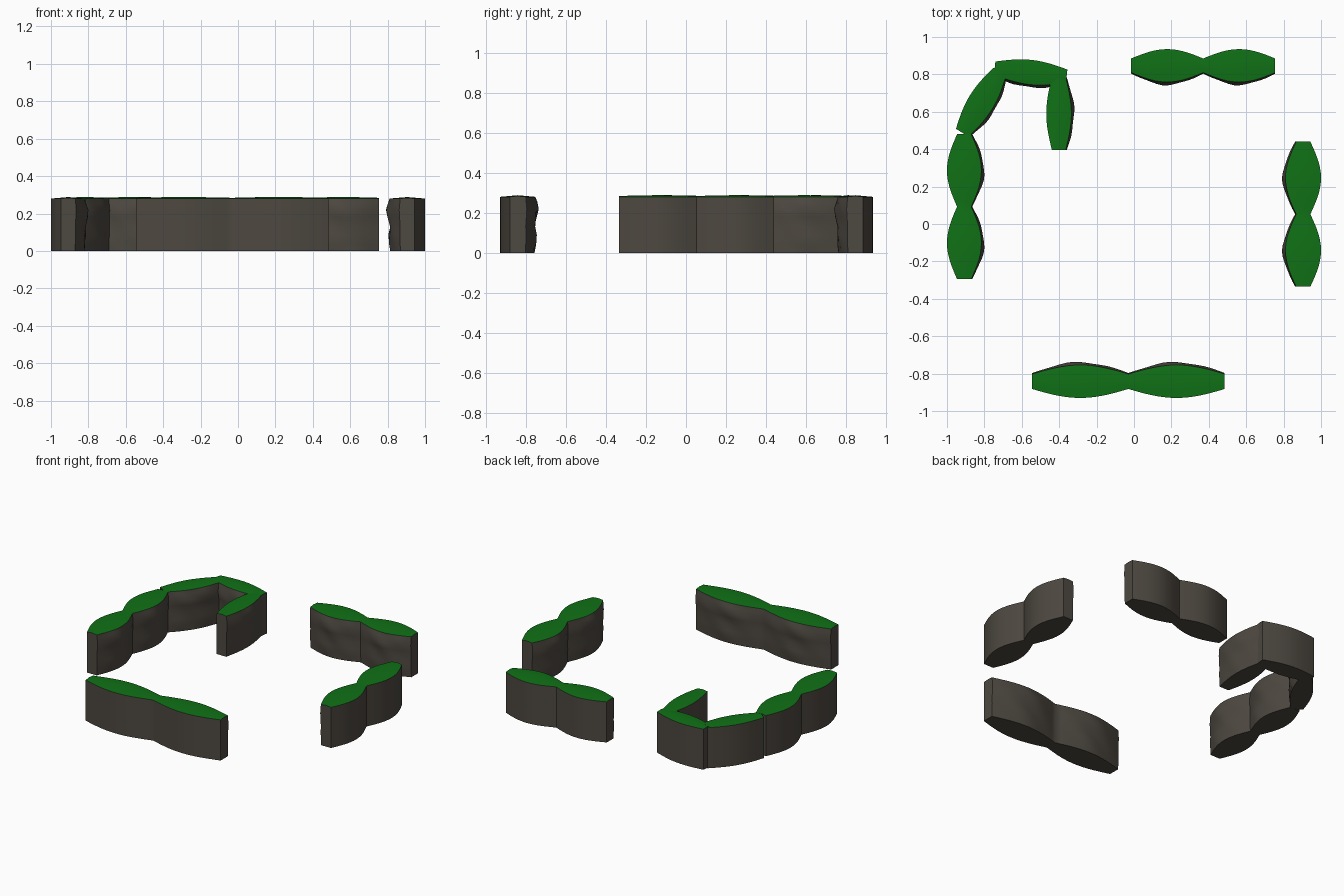
import bpy, bmesh, math
from mathutils import Vector

if "Cube" in bpy.data.objects:
    bpy.data.objects.remove(bpy.data.objects["Cube"])

def material(name, rgb):
    m = bpy.data.materials.new(name)
    m.diffuse_color = (*rgb, 1)
    m.use_nodes = True
    m.node_tree.nodes["Principled BSDF"].inputs["Base Color"].default_value = m.diffuse_color
    return m

STONE = material("dark stone", (0.075, 0.065, 0.052))
GRASS = material("grass green", (0.005, 0.165, 0.008))

# heights of each layer and how far the rough inner side bulges there
LAYERS = [(0.0, -0.004), (0.04, 0.0), (0.09, 0.005), (0.13, 0.0),
          (0.18, 0.009), (0.22, 0.015), (0.255, 0.006), (0.28, 0.0)]
STEPS = 14          # sections per lobe

def wall(name, start, end, lobes, half_end, half_mid, phase):
    """Lens-shaped wall; rough inner side lies to the right of start -> end."""
    p, q = Vector((*start, 0)), Vector((*end, 0))
    d = (q - p).normalized()
    inner = Vector((d.y, -d.x, 0))
    bm = bmesh.new()
    rings = []
    n = STEPS * lobes
    for i in range(n + 1):
        lobe = abs(math.sin(math.pi * i / STEPS))
        h = half_end + (half_mid - half_end) * lobe
        c = p.lerp(q, i / n)
        outer_pts = [bm.verts.new(c - inner * h + Vector((0, 0, z))) for z, _ in LAYERS]
        inner_pts = []
        for k, (z, b) in enumerate(LAYERS):
            rough = 0.004 * math.sin(i * 0.9 + k * 1.3 + phase) * lobe if 0 < k < 7 else 0
            inner_pts.append(bm.verts.new(c + inner * (h + b * (0.35 + 0.65 * lobe) + rough)
                                          + Vector((0, 0, z))))
        crown = bm.verts.new(c + Vector((0, 0, 0.284 + 0.004 * lobe)))
        rings.append(outer_pts + [crown] + inner_pts[::-1])
    size = len(rings[0])
    top = len(LAYERS)
    for a, b in zip(rings, rings[1:]):
        for k in range(size):
            j = (k + 1) % size
            f = bm.faces.new((a[k], a[j], b[j], b[k]))
            f.material_index = 1 if k in (top - 1, top) else 0
    bm.faces.new(rings[0])
    bm.faces.new(rings[-1][::-1])
    bmesh.ops.recalc_face_normals(bm, faces=bm.faces[:])
    me = bpy.data.meshes.new(name)
    bm.to_mesh(me)
    bm.free()
    me.materials.append(STONE)
    me.materials.append(GRASS)
    ob = bpy.data.objects.new(name, me)
    bpy.context.collection.objects.link(ob)
    bpy.ops.object.select_all(action='DESELECT')
    ob.select_set(True)
    bpy.context.view_layer.objects.active = ob
    bpy.ops.object.shade_smooth_by_angle(angle=math.radians(40))

# double-lobed perimeter walls
wall("front_wall", (0.485, -0.842), (-0.545, -0.842), 2, 0.04, 0.088, 0)
wall("right_wall", (0.905, 0.44), (0.905, -0.335), 2, 0.038, 0.095, 1)
wall("back_wall", (-0.015, 0.847), (0.755, 0.847), 2, 0.038, 0.088, 2)
wall("left_wall", (-0.908, -0.295), (-0.908, 0.48), 2, 0.038, 0.092, 3)
# single-lobed walls curling round the back left corner
wall("corner_wall_diagonal", (-0.918, 0.488), (-0.717, 0.815), 1, 0.04, 0.07, 4)
wall("corner_wall_back", (-0.745, 0.833), (-0.36, 0.79), 1, 0.036, 0.066, 5)
wall("corner_wall_inner", (-0.402, 0.395), (-0.402, 0.785), 1, 0.037, 0.067, 6)
